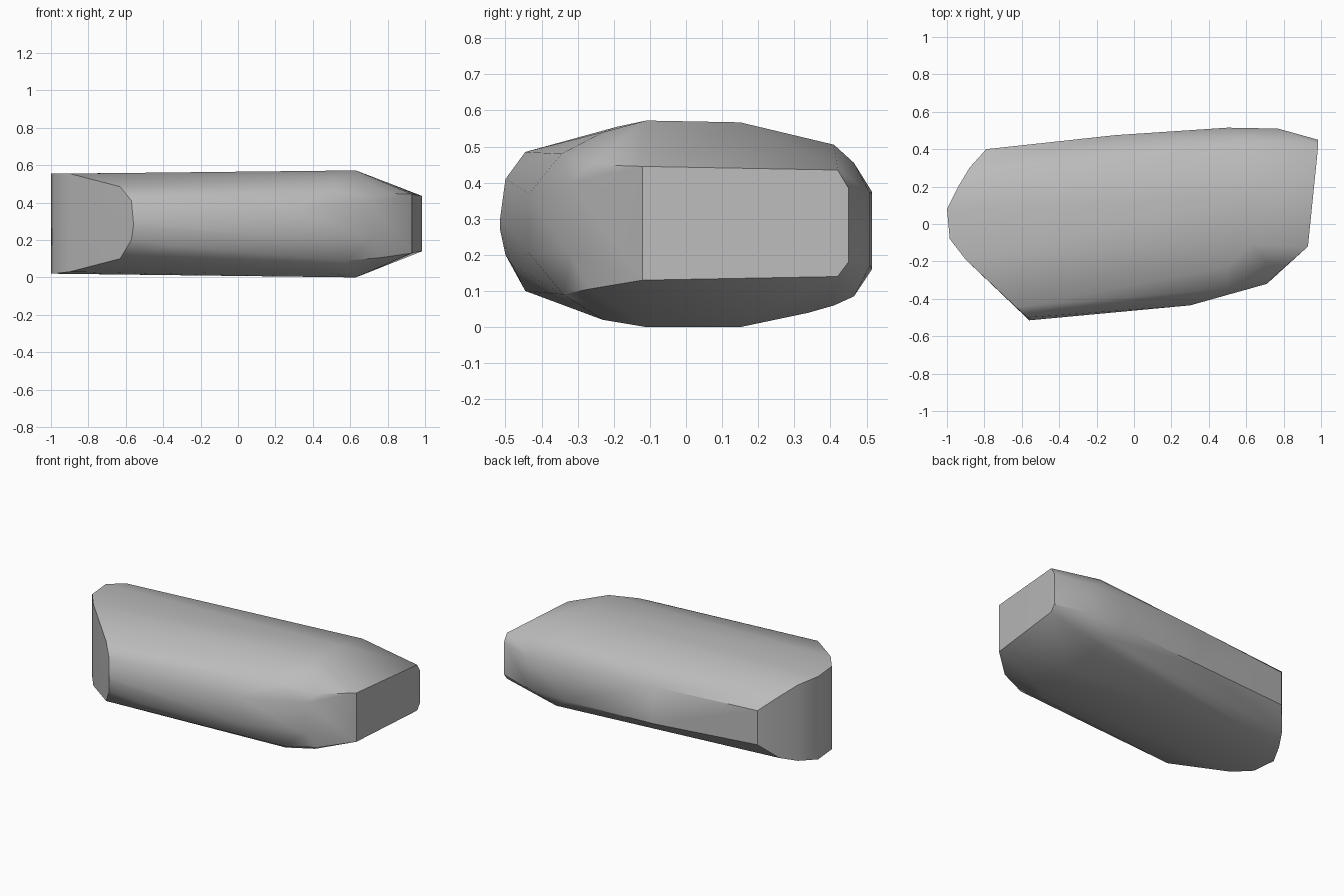
import bpy
import bmesh
from math import radians

default_cube = bpy.data.objects.get("Cube")
if default_cube:
    bpy.data.objects.remove(default_cube, do_unlink=True)


def make_material(name, colour):
    """One flat colour for both the viewport and a render."""
    material = bpy.data.materials.new(name)
    material.use_nodes = True
    material.diffuse_color = colour
    shader = material.node_tree.nodes["Principled BSDF"]
    shader.inputs["Base Color"].default_value = colour
    return material


def build_hull(name, posts, material):
    """Wrap a convex skin round vertical posts given as x, y, bottom, top."""
    mesh = bpy.data.meshes.new(name)
    bm = bmesh.new()
    for x, y, bottom, top in posts:
        for z in (bottom, top):
            bm.verts.new((x, y, z))
    hull = bmesh.ops.convex_hull(bm, input=bm.verts[:])
    unused = set(hull["geom_interior"]) | set(hull["geom_unused"])
    loose = [item for item in unused if isinstance(item, bmesh.types.BMVert)]
    bmesh.ops.delete(bm, geom=loose, context="VERTS")
    # Merge nearly coplanar triangles into clean broken faces
    bmesh.ops.dissolve_limit(bm, angle_limit=radians(2),
                             verts=bm.verts[:], edges=bm.edges[:])
    bmesh.ops.recalc_face_normals(bm, faces=bm.faces[:])
    bm.to_mesh(mesh)
    bm.free()
    mesh.materials.append(material)
    stone = bpy.data.objects.new(name, mesh)
    bpy.context.collection.objects.link(stone)
    return stone


# Rounded upright end of the slab
rounded_end = [(-.79, .4, .18, .4), (-.88, .3, .08, .48), (-.94, .2, .04, .53),
               (-1, .08, .02, .555), (-.985, -.08, .02, .555)]

# Flat slanting break at the front corner
front_break = [(-.9, -.19, .03, .555), (-.63, -.445, .1, .485),
               (-.57, -.5, .2, .41), (-.56, -.515, .27, .3)]

# Long front side, curving in towards the far end
front_side = [(-.35, -.48, .17, .35), (.3, -.435, .205, .37),
              (.5, -.345, .09, .48), (.58, -.34, .09, .455),
              (.71, -.32, .2, .4), (.76, -.27, .105, .45)]

# Flat chamfered face at the narrow end
flat_end = [(.93, -.12, .13, .445), (.985, .42, .14, .435), (.985, .45, .18, .385)]

# Long back side with its upper and lower bevels
back_side = [(.77, .51, .17, .37), (.5, .515, .16, .375), (.6, .465, .085, .455),
             (.6, .41, .06, .505), (.6, .34, .04, .52), (-.1, .475, .16, .4)]

# Broad top and bottom planes
crown = [(.63, -.11, 0, .572), (.63, .15, 0, .567), (.5, -.23, .02, .54)]

stone_grey = make_material("stone grey", (.5, .5, .5, 1))
posts = rounded_end + front_break + front_side + flat_end + back_side + crown
stone = build_hull("stone_slab", posts, stone_grey)

# Soft shading with crisp breaks
bpy.context.view_layer.objects.active = stone
stone.select_set(True)
bpy.ops.object.shade_smooth_by_angle(angle=radians(35))
